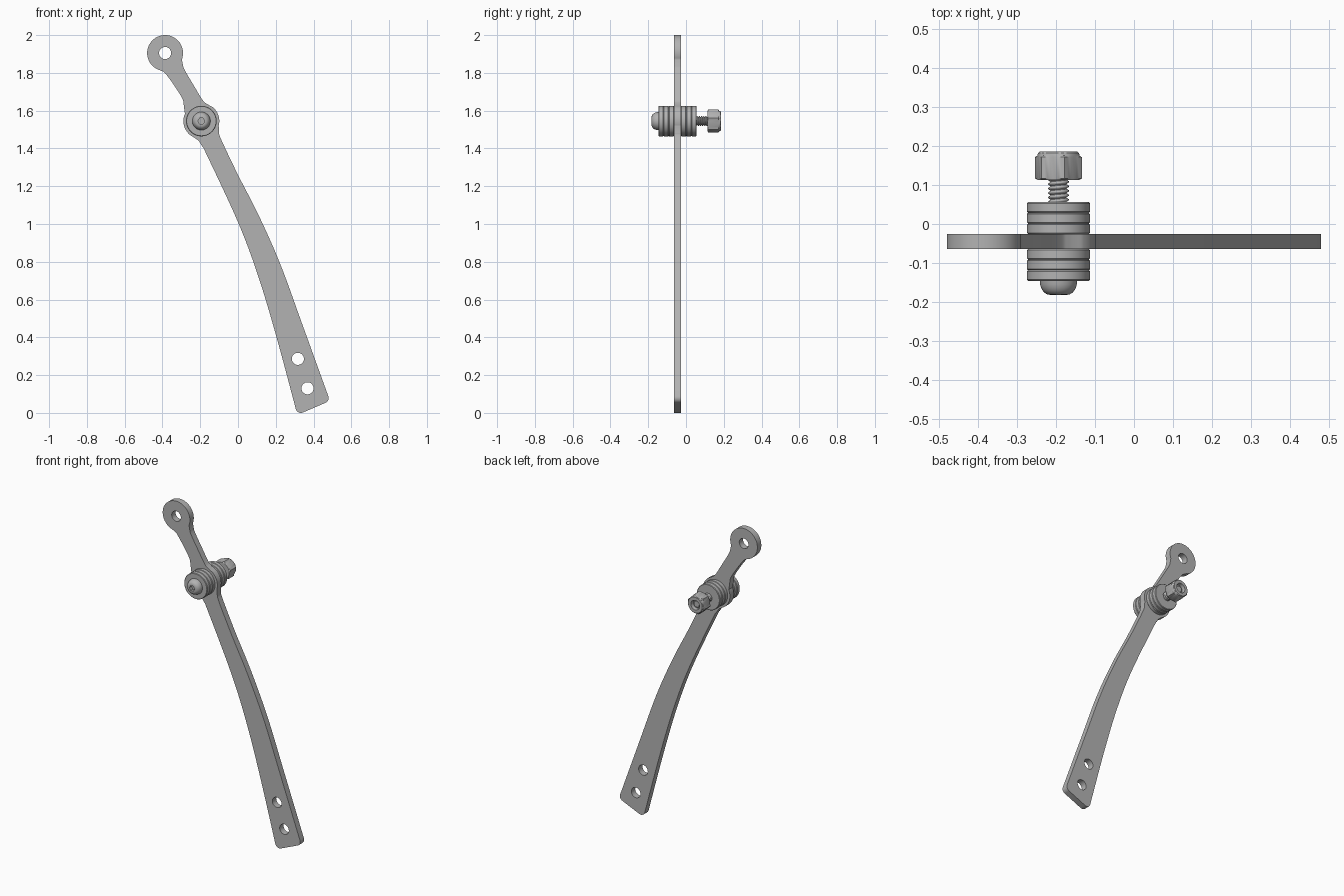
import bpy
import bmesh
from math import sin, cos, pi, radians
from mathutils import Vector

if "Cube" in bpy.data.objects:
    bpy.data.objects.remove(bpy.data.objects["Cube"])

SEGMENTS = 48
PIVOT = (-0.194, 1.545)
EYE = (-0.386, 1.905)
LUG_RADIUS = 0.095

steel = bpy.data.materials.new("Grey steel")
steel.use_nodes = True
steel.diffuse_color = (0.45, 0.45, 0.45, 1)
steel.node_tree.nodes["Principled BSDF"].inputs["Base Color"].default_value = (0.45, 0.45, 0.45, 1)


def arc(centre, radius, start, end, steps=24):
    """Points along an arc, angles in degrees."""
    angles = [radians(start + (end - start) * i / steps) for i in range(steps + 1)]
    return [(centre[0] + radius * cos(a), centre[1] + radius * sin(a)) for a in angles]


def smooth_path(points, steps=6):
    """Smooth curve through the points, without its two end points."""
    p = [Vector(q) for q in [points[0], *points, points[-1]]]
    path = []
    for a, b, c, d in zip(p, p[1:], p[2:], p[3:]):
        for i in range(steps):
            t = i / steps
            path.append(tuple(0.5 * (2 * b + (c - a) * t + (2 * a - 5 * b + 4 * c - d) * t**2
                                     + (3 * b - a - 3 * c + d) * t**3)))
    return path[1:]


def finish(obj, angle=30):
    obj.data.materials.clear()
    obj.data.materials.append(steel)
    bpy.ops.object.select_all(action="DESELECT")
    obj.select_set(True)
    bpy.context.view_layer.objects.active = obj
    bpy.ops.object.shade_smooth_by_angle(angle=radians(angle))


def plate(name, loops, y, thickness):
    """Flat plate from an outline and its holes, standing in the XZ plane."""
    curve = bpy.data.curves.new(name, "CURVE")
    curve.dimensions = "2D"
    curve.fill_mode = "BOTH"
    curve.extrude = thickness / 2
    for loop in loops:
        spline = curve.splines.new("POLY")
        spline.points.add(len(loop) - 1)
        for point, (x, z) in zip(spline.points, loop):
            point.co = (x, z, 0, 1)
        spline.use_cyclic_u = True
    obj = bpy.data.objects.new(name, curve)
    bpy.context.collection.objects.link(obj)
    obj.location.y = y
    obj.rotation_euler.x = pi / 2
    bpy.ops.object.select_all(action="DESELECT")
    obj.select_set(True)
    bpy.context.view_layer.objects.active = obj
    bpy.ops.object.convert(target="MESH")
    obj = bpy.context.object
    bm = bmesh.new()
    bm.from_mesh(obj.data)
    bmesh.ops.remove_doubles(bm, verts=bm.verts, dist=0.0001)
    bmesh.ops.recalc_face_normals(bm, faces=bm.faces)
    bm.to_mesh(obj.data)
    bm.free()
    finish(obj)


def turned(name, rings, turn=0):
    """Closed solid along Y; each ring is (y, radius) or (y, radius, 'hex')."""
    bm = bmesh.new()
    loops = []
    for y, radius, *shape in rings:
        loop = []
        for i in range(SEGMENTS):
            a = 2 * pi * i / SEGMENTS
            r = radius
            if shape:
                r *= cos(pi / 6) / cos(a % (pi / 3) - pi / 6)
            loop.append(bm.verts.new((r * cos(a + turn), y, r * sin(a + turn))))
        loops.append(loop)
    for lower, upper in zip(loops, loops[1:]):
        for i in range(SEGMENTS):
            j = (i + 1) % SEGMENTS
            bm.faces.new((lower[i], lower[j], upper[j], upper[i]))
    bm.faces.new(loops[0])
    bm.faces.new(loops[-1])
    bmesh.ops.recalc_face_normals(bm, faces=bm.faces)
    mesh = bpy.data.meshes.new(name)
    bm.to_mesh(mesh)
    bm.free()
    obj = bpy.data.objects.new(name, mesh)
    bpy.context.collection.objects.link(obj)
    obj.location = (PIVOT[0], 0, PIVOT[1])
    finish(obj)


# Lever arm: rounded foot, bowed blade, pivot lug, neck and end eye
outline = (
    arc((0.333, 0.028), 0.028, 195, 293, 8)
    + arc((0.452, 0.079), 0.028, 293, 380, 8)
    + smooth_path([(0.478, 0.089), (0.34, 0.47), (0.225, 0.785), (0.11, 1.045), (0, 1.26),
                   (-0.088, 1.445), (-0.1, 1.485), (-0.102, 1.52)])
    + arc(PIVOT, LUG_RADIUS, -15, 50)
    + smooth_path([(-0.133, 1.618), (-0.168, 1.638), (-0.19, 1.66), (-0.237, 1.738),
                   (-0.282, 1.815), (-0.292, 1.845), (-0.297, 1.873)])
    + arc(EYE, LUG_RADIUS, -20, 250, 60)
    + smooth_path([(-0.418, 1.816), (-0.391, 1.803), (-0.371, 1.78), (-0.332, 1.725),
                   (-0.295, 1.665), (-0.288, 1.635), (-0.282, 1.585)])
    + arc(PIVOT, LUG_RADIUS, 155, 235)
    + smooth_path([(-0.248, 1.467), (-0.213, 1.444), (-0.192, 1.415), (-0.165, 1.365), (0, 1.01),
                   (0.105, 0.73), (0.2, 0.415), (0.306, 0.021)])
)
holes = [arc(c, 0.032, 0, 352.5, 47) for c in (EYE, (0.317, 0.286), (0.368, 0.13))]
plate("lever_arm", [outline, *holes], -0.045, 0.039)

# Washer stacks on both faces of the arm
WASHER, CHAMFER, RIM = 0.0273, 0.003, 0.081
for side, start in (("front", -0.146), ("back", -0.026)):
    for k in range(3):
        a = start + k * WASHER
        b = a + WASHER
        turned(f"{side}_washer_{k + 1}", [(a, RIM - CHAMFER), (a + CHAMFER, RIM),
                                          (b - CHAMFER, RIM), (b, RIM - CHAMFER)])

# Button head with a hexagonal socket
dome = [(-0.146 - 0.036 * sin(a), 0.022 + 0.026 * cos(a))
        for a in (radians(d) for d in range(0, 91, 15))]
turned("bolt_head", dome + [(-0.182, 0.018, "hex"), (-0.16, 0.018, "hex")])

# Bolt shank with helical thread
turned("bolt_shank", [(0.05, 0.021), (0.168, 0.021), (0.172, 0.018)])
PITCH = 0.0115
mesh = bpy.data.meshes.new("bolt_thread")
mesh.from_pydata([(0.02, 0, 0), (0.027, 0, PITCH * 0.4), (0.027, 0, PITCH * 0.6), (0.02, 0, PITCH)],
                 [(0, 1), (1, 2), (2, 3)], [])
thread = bpy.data.objects.new("bolt_thread", mesh)
bpy.context.collection.objects.link(thread)
thread.location = (PIVOT[0], 0.045, PIVOT[1])
thread.rotation_euler.x = -pi / 2
screw = thread.modifiers.new("Helix", "SCREW")
screw.axis = "Z"
screw.angle = 2 * pi
screw.screw_offset = PITCH
screw.iterations = 7
screw.steps = screw.render_steps = 32
screw.use_merge_vertices = True
screw.merge_threshold = 0.0001
screw.use_normal_calculate = True
finish(thread)

# Lock nut with chamfered ends and an open bore
turned("lock_nut", [(0.113, 0.053), (0.117, 0.062, "hex"), (0.172, 0.062, "hex"), (0.176, 0.054),
                    (0.182, 0.053), (0.186, 0.049), (0.186, 0.03), (0.165, 0.027)], radians(15))
